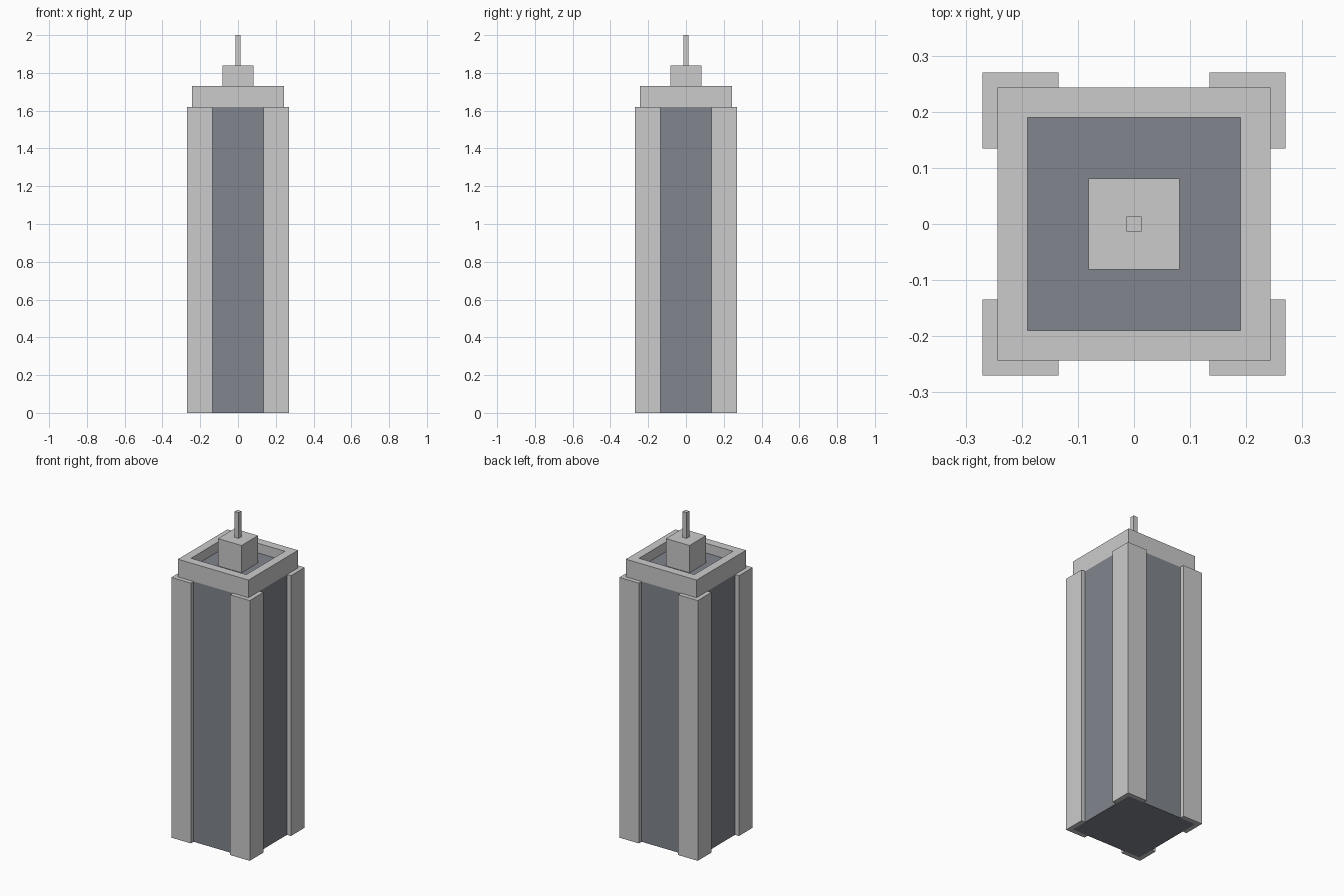
import bpy, bmesh

if "Cube" in bpy.data.objects:
    bpy.data.objects.remove(bpy.data.objects["Cube"])

W = 0.243      # half width of core and parapet
P = 0.27       # outer half width of piers
Q = 0.135      # inner edge of piers
R = 0.19       # half width of roof recess
H = 1.62       # pier height
ROOF = 1.67    # recessed roof level

glass = bpy.data.materials.new("blue_grey_facade")
glass.diffuse_color = (0.22, 0.235, 0.27, 1)
glass.use_nodes = True
glass.node_tree.nodes["Principled BSDF"].inputs["Base Color"].default_value = glass.diffuse_color


def finish(name, bm, mat=None):
    bmesh.ops.recalc_face_normals(bm, faces=bm.faces)
    me = bpy.data.meshes.new(name)
    bm.to_mesh(me)
    bm.free()
    ob = bpy.data.objects.new(name, me)
    bpy.context.collection.objects.link(ob)
    if mat:
        me.materials.append(mat)
    return ob


def prism(name, pts, z0, z1, mat=None):
    bm = bmesh.new()
    face = bm.faces.new([bm.verts.new((x, y, z0)) for x, y in pts])
    ext = bmesh.ops.extrude_face_region(bm, geom=[face], use_keep_orig=True)
    verts = [g for g in ext["geom"] if isinstance(g, bmesh.types.BMVert)]
    bmesh.ops.translate(bm, verts=verts, vec=(0, 0, z1 - z0))
    return finish(name, bm, mat)


def square(h):
    return [(-h, -h), (h, -h), (h, h), (-h, h)]


# Tower core and the recessed roof slab inside the parapet
prism("tower_core", square(W), 0, H, glass)
prism("roof_slab", square(R), H, ROOF, glass)

# L-shaped piers wrapping the four corners
ell = [(P, P), (Q, P), (Q, W), (W, W), (W, Q), (P, Q)]
for name, sx, sy in (("front_left", -1, -1), ("front_right", 1, -1),
                     ("back_left", -1, 1), ("back_right", 1, 1)):
    prism(name + "_pier", [(x * sx, y * sy) for x, y in ell], 0, H)

# Square parapet ring
bm = bmesh.new()
rings = [[bm.verts.new((x, y, z)) for x, y in square(h)]
         for h, z in ((W, H), (W, 1.73), (R, 1.73), (R, H))]
for a, b in zip(rings, rings[1:] + rings[:1]):
    for i in range(4):
        j = (i + 1) % 4
        bm.faces.new((a[i], a[j], b[j], b[i]))
finish("parapet", bm)

# Rooftop plant room and mast
prism("plant_room", square(0.081), ROOF, 1.84)
prism("mast", square(0.0135), 1.84, 2.0)
